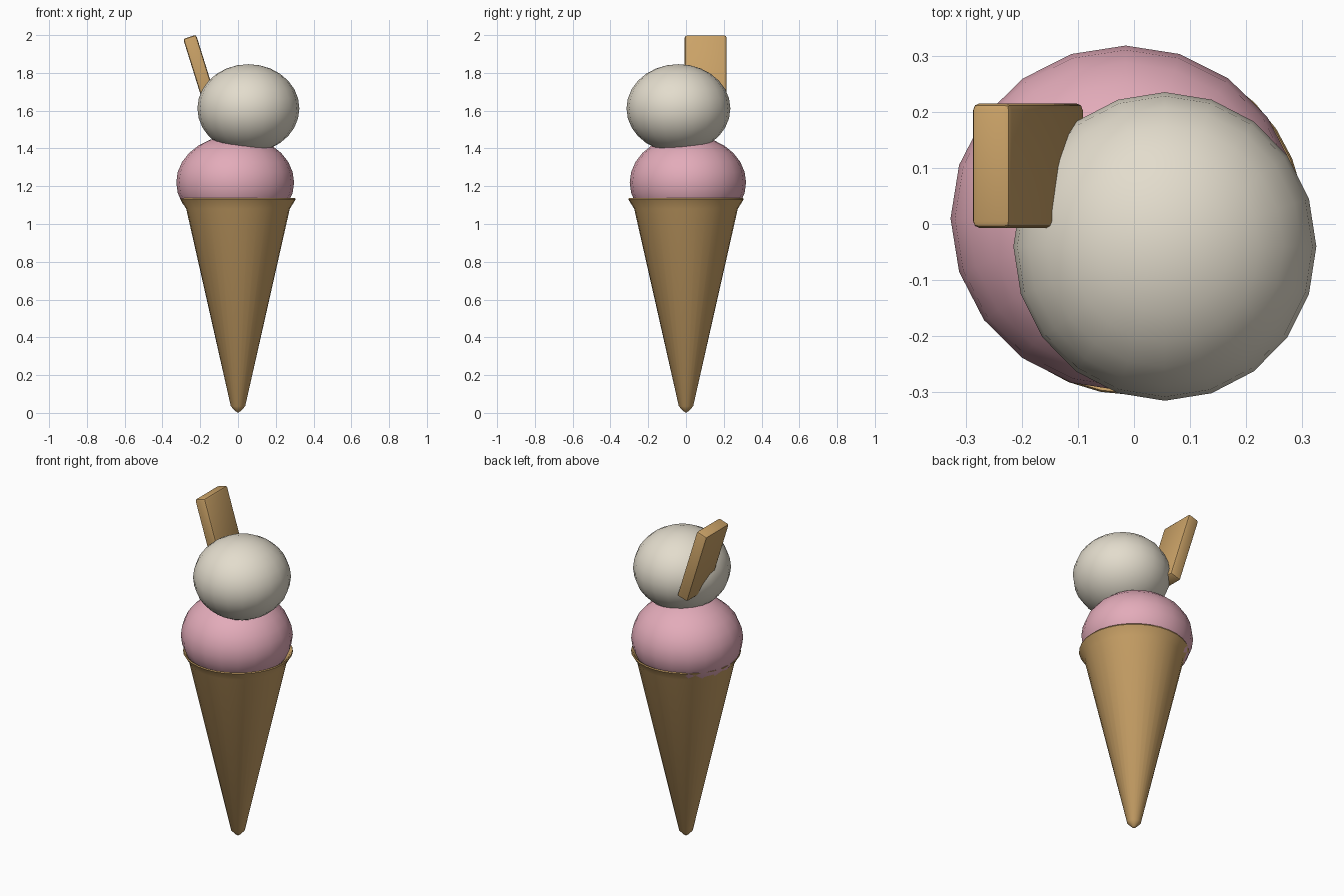
import bpy, bmesh, math
from mathutils import Matrix

cube = bpy.data.objects.get("Cube")
if cube:
    bpy.data.objects.remove(cube, do_unlink=True)


def material(name, rgb):
    m = bpy.data.materials.new(name)
    m.use_nodes = True
    m.diffuse_color = (*rgb, 1)
    m.node_tree.nodes["Principled BSDF"].inputs["Base Color"].default_value = (*rgb, 1)
    return m


wafer_tan = material("wafer tan", (0.59, 0.36, 0.135))
pink = material("strawberry pink", (0.77, 0.41, 0.49))
cream = material("vanilla cream", (0.77, 0.72, 0.61))


def finish(name, bm, mat, smooth_angle=40):
    bmesh.ops.recalc_face_normals(bm, faces=bm.faces)
    mesh = bpy.data.meshes.new(name)
    bm.to_mesh(mesh)
    bm.free()
    mesh.materials.append(mat)
    ob = bpy.data.objects.new(name, mesh)
    bpy.context.collection.objects.link(ob)
    bpy.ops.object.select_all(action='DESELECT')
    bpy.context.view_layer.objects.active = ob
    ob.select_set(True)
    bpy.ops.object.shade_smooth_by_angle(angle=math.radians(smooth_angle))
    return ob


# Cone: lathed profile with a flared lip and a hollow mouth
def cone():
    profile = [(0, 0), (0.012, 0.008), (0.038, 0.035), (0.274, 1.08), (0.305, 1.13),
               (0.302, 1.137), (0.292, 1.132), (0.262, 1.08), (0.23, 0.95), (0, 0.95)]
    bm = bmesh.new()
    verts = [bm.verts.new((r, 0, z)) for r, z in profile]
    edges = [bm.edges.new(pair) for pair in zip(verts, verts[1:])]
    bmesh.ops.spin(bm, geom=verts + edges, cent=(0, 0, 0), axis=(0, 0, 1),
                   angle=math.tau, steps=32)
    bmesh.ops.remove_doubles(bm, verts=bm.verts, dist=0.0005)
    finish("cone", bm, wafer_tan)


# Scoops: slightly flattened balls
def scoop(name, centre, size, mat):
    bm = bmesh.new()
    bmesh.ops.create_uvsphere(
        bm, u_segments=20, v_segments=14, radius=1,
        matrix=Matrix.Translation(centre) @ Matrix.Diagonal((*size, 1)))
    finish(name, bm, mat, 60)


# Wafer biscuit: leaning bevelled slab
def wafer():
    bm = bmesh.new()
    bmesh.ops.create_cube(bm, size=1, matrix=Matrix.Diagonal((0.072, 0.222, 0.45, 1)))
    bmesh.ops.bevel(bm, geom=bm.edges[:], offset=0.012, segments=2, profile=0.5,
                    affect='EDGES')
    lean = Matrix.Translation((-0.189, 0.104, 1.776)) @ Matrix.Rotation(math.radians(-17.3), 4, 'Y')
    bm.transform(lean)
    finish("wafer_biscuit", bm, wafer_tan)


cone()
scoop("lower_scoop", (-0.015, 0.01, 1.22), (0.312, 0.308, 0.25), pink)
scoop("upper_scoop", (0.055, -0.04, 1.612), (0.27, 0.275, 0.234), cream)
wafer()
